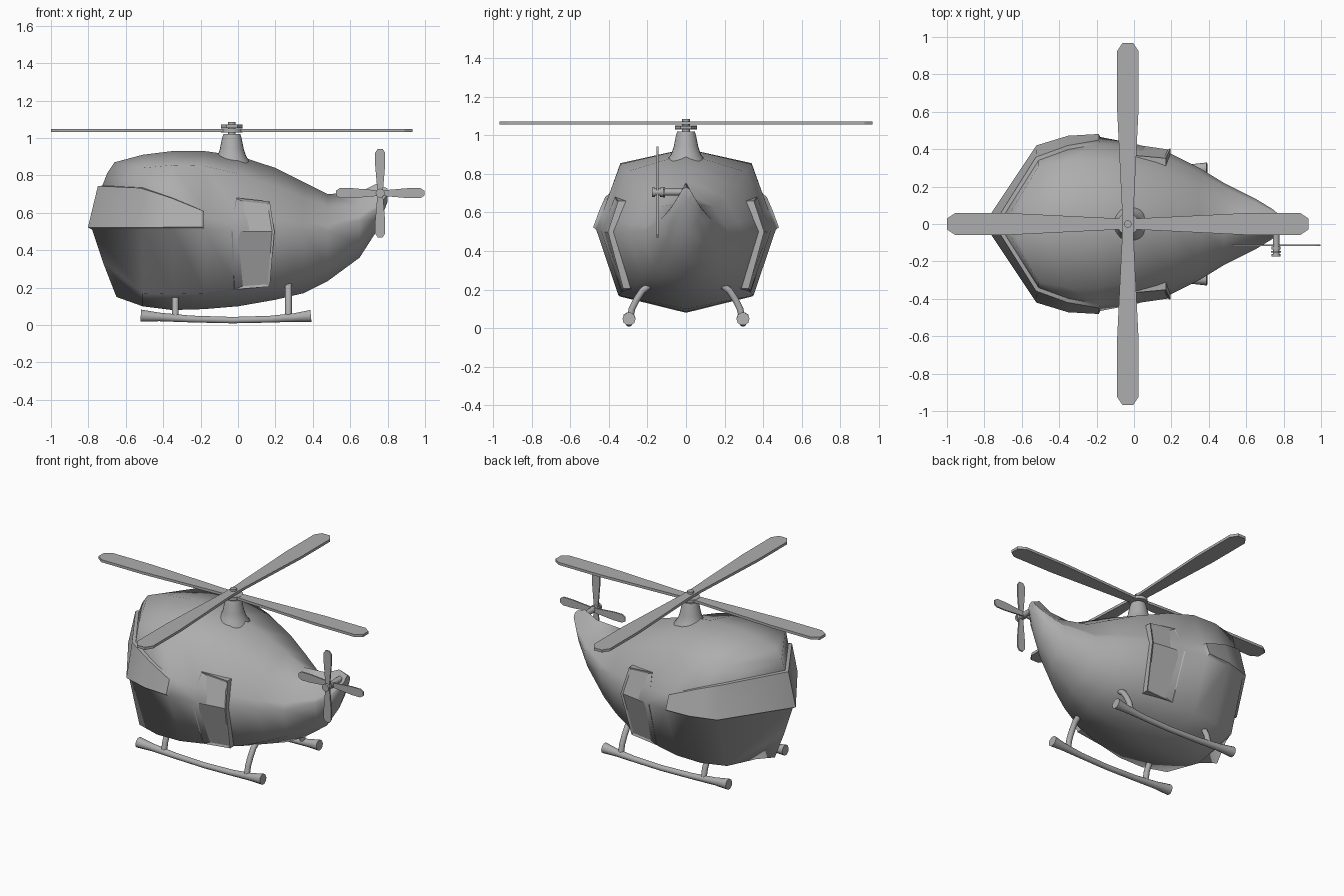
import bpy, bmesh, math
from mathutils import Vector, Matrix

if "Cube" in bpy.data.objects:
    bpy.data.objects.remove(bpy.data.objects["Cube"])

grey = bpy.data.materials.new("plain grey")
grey.use_nodes = True
colour = (0.42, 0.42, 0.42, 1)
grey.diffuse_color = colour
grey.node_tree.nodes["Principled BSDF"].inputs["Base Color"].default_value = colour


def finish(obj, angle=35):
    bpy.ops.object.select_all(action="DESELECT")
    obj.select_set(True)
    bpy.context.view_layer.objects.active = obj
    if obj.type == "CURVE":
        bpy.ops.object.convert(target="MESH")
    obj.data.materials.clear()
    obj.data.materials.append(grey)
    bpy.ops.object.shade_smooth_by_angle(angle=math.radians(angle))
    return obj


def from_bmesh(name, bm, angle=35):
    mesh = bpy.data.meshes.new(name)
    bmesh.ops.recalc_face_normals(bm, faces=bm.faces[:])
    bm.to_mesh(mesh)
    bm.free()
    obj = bpy.data.objects.new(name, mesh)
    bpy.context.collection.objects.link(obj)
    return finish(obj, angle)


def lathe(name, profile, matrix, sides=24):
    """Spin (radius, height) pairs around the local z axis, with closed ends."""
    bm = bmesh.new()
    rings = [[bm.verts.new(matrix @ Vector((r * math.cos(a), r * math.sin(a), h)))
              for a in (math.tau * i / sides for i in range(sides))]
             for r, h in profile]
    for low, high in zip(rings, rings[1:]):
        for i in range(sides):
            j = (i + 1) % sides
            bm.faces.new((low[i], low[j], high[j], high[i]))
    bm.faces.new(rings[0])
    bm.faces.new(rings[-1])
    return from_bmesh(name, bm)


def tube(name, path):
    """Round tube through (x, y, z, radius) points."""
    curve = bpy.data.curves.new(name, "CURVE")
    curve.dimensions = "3D"
    curve.bevel_depth = 1
    curve.bevel_resolution = 3
    curve.use_fill_caps = True
    spline = curve.splines.new("POLY")
    spline.points.add(len(path) - 1)
    for point, (x, y, z, r) in zip(spline.points, path):
        point.co = (x, y, z, 1)
        point.radius = r
    obj = bpy.data.objects.new(name, curve)
    bpy.context.collection.objects.link(obj)
    return finish(obj, 50)


def blade_pair(name, half, tip_w, root_w, thick, matrix):
    """Two opposite blades in one strip, narrow at the hub, with cut corners."""
    quarter = [(half, tip_w * 0.5), (half - tip_w * 0.75, tip_w),
               (half * 0.65, tip_w), (half * 0.06, root_w)]
    side = quarter + [(-x, y) for x, y in reversed(quarter)]
    outline = side + [(-x, -y) for x, y in side]
    bm = bmesh.new()
    face = bm.faces.new([bm.verts.new((x, y, -thick / 2)) for x, y in outline])
    new = bmesh.ops.extrude_face_region(bm, geom=[face])["geom"]
    bmesh.ops.translate(bm, vec=(0, 0, thick),
                        verts=[v for v in new if isinstance(v, bmesh.types.BMVert)])
    bm.transform(matrix)
    return from_bmesh(name, bm, 20)


# Fuselage: x, roof z, shoulder y z, waist y z, chine y z, keel z, window top share
stations = [
    (-0.51, 0.91, 0.31, 0.84, 0.405, 0.51, 0.30, 0.17, 0.10, 0.68),
    (-0.35, 0.93, 0.34, 0.855, 0.455, 0.51, 0.345, 0.165, 0.08, 0.49),
    (-0.18, 0.93, 0.34, 0.85, 0.465, 0.51, 0.35, 0.17, 0.085, 0.29),
    (0.0, 0.905, 0.31, 0.81, 0.43, 0.51, 0.33, 0.19, 0.10, 0.27),
    (0.2, 0.84, 0.26, 0.74, 0.375, 0.50, 0.28, 0.21, 0.135, 0.27),
    (0.35, 0.765, 0.20, 0.68, 0.30, 0.50, 0.23, 0.26, 0.17, 0.27),
    (0.48, 0.70, 0.14, 0.63, 0.22, 0.50, 0.17, 0.31, 0.235, 0.27),
    (0.65, 0.71, 0.06, 0.64, 0.135, 0.56, 0.10, 0.44, 0.36, 0.27),
    (0.74, 0.755, 0.035, 0.69, 0.08, 0.62, 0.06, 0.56, 0.50, 0.27),
    (0.80, 0.73, 0.02, 0.72, 0.03, 0.70, 0.02, 0.68, 0.66, 0.27),
]
# The nose is a single ridge on the centre line
rows = [[(-0.66, 0, 0.87), (-0.70, 0, 0.81), (-0.725, 0, 0.745),
         (-0.78, 0, 0.51), (-0.72, 0, 0.33), (-0.65, 0, 0.15)]]
for x, top, uy, uz, my, mz, ly, lz, keel, f in stations:
    rows.append([(x, 0, top), (x, uy, uz), (x, my + (uy - my) * f, mz + (uz - mz) * f),
                 (x, my, mz), (x, ly, lz), (x, 0, keel)])
bm = bmesh.new()
grid = [[bm.verts.new(p) for p in row] for row in rows]
for a, b in zip(grid, grid[1:]):
    for i in range(5):
        face = bm.faces.new((a[i], a[i + 1], b[i + 1], b[i]))
        # the windscreen lies between waist and window top on the first bays
        face.material_index = int(i == 2 and a in grid[:3])
bm.faces.new(grid[-1])
bmesh.ops.mirror(bm, geom=bm.verts[:] + bm.edges[:] + bm.faces[:],
                 axis="Y", merge_dist=0.001)
bmesh.ops.recalc_face_normals(bm, faces=bm.faces[:])
windscreen = [f for f in bm.faces if f.material_index]
bmesh.ops.inset_region(bm, faces=windscreen, thickness=0.007, depth=-0.02,
                       use_even_offset=True)
for f in bm.faces:
    f.material_index = 0
from_bmesh("fuselage", bm, 64)

# Doors: framed slabs folded at the waist
for name, s in (("left", 1), ("right", -1)):
    bm = bmesh.new()
    front = [(-0.01, 0.368, 0.68), (-0.035, 0.438, 0.50), (-0.02, 0.335, 0.19)]
    rear = [(0.17, 0.352, 0.66), (0.195, 0.405, 0.50), (0.17, 0.325, 0.205)]
    f, r = [[bm.verts.new((x, s * y, z)) for x, y, z in e] for e in (front, rear)]
    panels = [bm.faces.new((f[i], f[i + 1], r[i + 1], r[i])) for i in (0, 1)]
    if s > 0:
        bmesh.ops.reverse_faces(bm, faces=panels)
    bm.normal_update()
    if panels[0].normal.y * s < 0:
        bmesh.ops.reverse_faces(bm, faces=panels)
        bm.normal_update()
    walls = bmesh.ops.extrude_edge_only(bm, edges=[e for e in bm.edges if e.is_boundary])
    bmesh.ops.translate(bm, vec=(0, -0.07 * s, 0),
                        verts=[v for v in walls["geom"] if isinstance(v, bmesh.types.BMVert)])
    bmesh.ops.inset_region(bm, faces=panels, thickness=0.012, depth=-0.008,
                           use_even_offset=True)
    mesh_obj = from_bmesh(name + "_door", bm, 30)

# Landing skids and their bent struts
for name, s in (("left", 1), ("right", -1)):
    y = 0.295 * s
    tube(name + "_skid", [(-0.52, y, 0.05, 0.034), (-0.42, y, 0.043, 0.024),
                          (-0.25, y, 0.032, 0.019), (-0.03, y, 0.026, 0.018),
                          (0.17, y, 0.031, 0.019), (0.3, y, 0.04, 0.024),
                          (0.39, y, 0.048, 0.034)])
    for part, x in (("front", -0.335), ("rear", 0.27)):
        tube(f"{name}_{part}_strut", [(x, s * py, pz, 0.018) for py, pz in
             ((0.18, 0.23), (0.225, 0.195), (0.255, 0.15), (0.28, 0.10), (0.295, 0.035))])

# Rotor mast, shaft and hub
axis = Matrix.Translation((-0.033, 0, 0))
lathe("rotor_mast", [(0.12, 0.82), (0.10, 0.868), (0.078, 0.90), (0.064, 0.94),
                     (0.052, 1.0), (0.045, 1.02)], axis)
lathe("rotor_shaft", [(0.02, 1.0), (0.02, 1.085)], axis)
lathe("rotor_hub", [(0.057, 1.03), (0.057, 1.05)], axis)
quarter_turn = Matrix.Rotation(math.pi / 2, 4, "Z")
blade_pair("main_blades_lengthwise", 0.967, 0.058, 0.03, 0.017,
           axis @ Matrix.Translation((0, 0, 1.04)))
blade_pair("main_blades_crosswise", 0.967, 0.058, 0.03, 0.017,
           axis @ Matrix.Translation((0, 0, 1.063)) @ quarter_turn)

# Tail rotor, turned to face the right side
tail = Matrix.Translation((0.76, 0, 0.705)) @ Matrix.Rotation(math.pi / 2, 4, "X")
lathe("tail_shaft", [(0.018, 0.0), (0.018, 0.165)], tail, 16)
lathe("tail_hub", [(0.024, 0.12), (0.024, 0.135)], tail, 16)
lathe("tail_cap", [(0.024, 0.16), (0.024, 0.175)], tail, 16)
blade_pair("tail_blades_level", 0.236, 0.027, 0.015, 0.009,
           tail @ Matrix.Translation((0, 0, 0.114)))
blade_pair("tail_blades_upright", 0.236, 0.027, 0.015, 0.009,
           tail @ Matrix.Translation((0, 0, 0.148)) @ quarter_turn)
